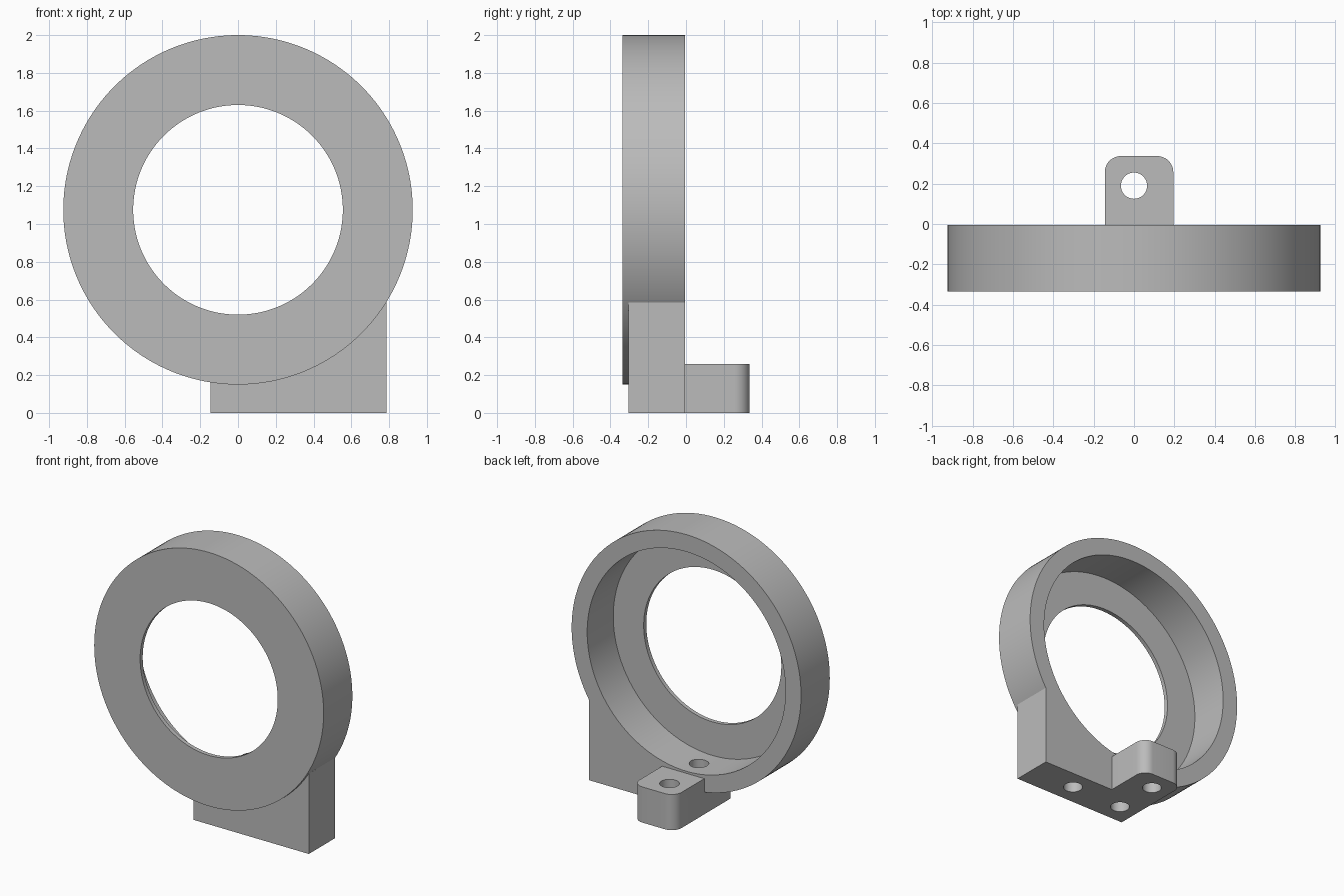
import bpy, bmesh, math
from mathutils import Matrix, Vector

cube = bpy.data.objects.get("Cube")
if cube:
    bpy.data.objects.remove(cube, do_unlink=True)

# Main dimensions
CENTRE_Z, OUTER_R, BORE_R, HOLE_R = 1.075, 0.925, 0.80, 0.555
FRONT, LIP_BACK, BACK = -0.335, -0.305, -0.004

grey = bpy.data.materials.new("plain grey")
grey.use_nodes = True
colour = (0.5, 0.5, 0.5, 1)
grey.diffuse_color = colour
grey.node_tree.nodes["Principled BSDF"].inputs["Base Color"].default_value = colour


def finish(bm, name):
    bmesh.ops.recalc_face_normals(bm, faces=bm.faces)
    mesh = bpy.data.meshes.new(name)
    bm.to_mesh(mesh)
    bm.free()
    mesh.materials.append(grey)
    ob = bpy.data.objects.new(name, mesh)
    bpy.context.collection.objects.link(ob)
    return ob


def cylinder(name, radius, start, end, sides, along_y=False):
    """Cylinder between two points on the y or z axis."""
    bm = bmesh.new()
    a, b = Vector(start), Vector(end)
    turn = Matrix.Rotation(math.pi / 2, 4, 'X') if along_y else Matrix()
    bmesh.ops.create_cone(bm, cap_ends=True, segments=sides, radius1=radius,
                          radius2=radius, depth=(b - a).length,
                          matrix=Matrix.Translation((a + b) / 2) @ turn)
    return finish(bm, name)


def disc(name, radius, y0, y1):
    return cylinder(name, radius, (0, y0, CENTRE_Z), (0, y1, CENTRE_Z), 160, True)


def prism(name, outline, height):
    """Extrude a floor outline upwards."""
    bm = bmesh.new()
    face = bm.faces.new([bm.verts.new((x, y, 0)) for x, y in outline])
    up = bmesh.ops.extrude_face_region(bm, geom=[face])["geom"]
    bmesh.ops.translate(bm, vec=(0, 0, height),
                        verts=[v for v in up if isinstance(v, bmesh.types.BMVert)])
    return finish(bm, name)


def combine(target, other, operation):
    mod = target.modifiers.new(operation.title(), 'BOOLEAN')
    mod.operation, mod.solver, mod.object = operation, 'EXACT', other
    other.hide_render = True
    bpy.context.view_layer.objects.active = target
    bpy.ops.object.modifier_apply(modifier=mod.name)
    bpy.data.objects.remove(other, do_unlink=True)


# Ring body and offset mounting foot
holder = disc("ring_holder", OUTER_R, FRONT, BACK)
left, right = 0.785, -0.145
foot_top = CENTRE_Z - math.sqrt(OUTER_R ** 2 - left ** 2)
foot = prism("mounting_foot", [(right, LIP_BACK), (left, LIP_BACK),
                               (left, BACK), (right, BACK)], foot_top)
combine(holder, foot, 'UNION')

# Rear tab with two rounded corners
r, tab_left, tab_back = 0.08, 0.195, 0.337
outline = [(right, -0.1), (tab_left, -0.1)]
for cx, first in ((tab_left - r, 0), (right + r, 90)):
    for i in range(13):
        t = math.radians(first + i * 7.5)
        outline.append((cx + r * math.cos(t), tab_back - r + r * math.sin(t)))
combine(holder, prism("rear_tab", outline, 0.26), 'UNION')

# Rear bore and front opening
combine(holder, disc("bore_cutter", BORE_R, LIP_BACK, 0.1), 'DIFFERENCE')
combine(holder, disc("opening_cutter", HOLE_R, -0.5, 0.1), 'DIFFERENCE')

# Screw holes from below
for x, y in ((0, 0.19), (0, -0.15), (0.42, -0.15)):
    drill = cylinder("drill", 0.065, (x, y, -0.1), (x, y, 0.3), 40)
    combine(holder, drill, 'DIFFERENCE')

# Smooth the round walls, keep the edges crisp
bpy.ops.object.select_all(action='DESELECT')
holder.select_set(True)
bpy.context.view_layer.objects.active = holder
bpy.ops.object.shade_smooth_by_angle(angle=math.radians(30))
